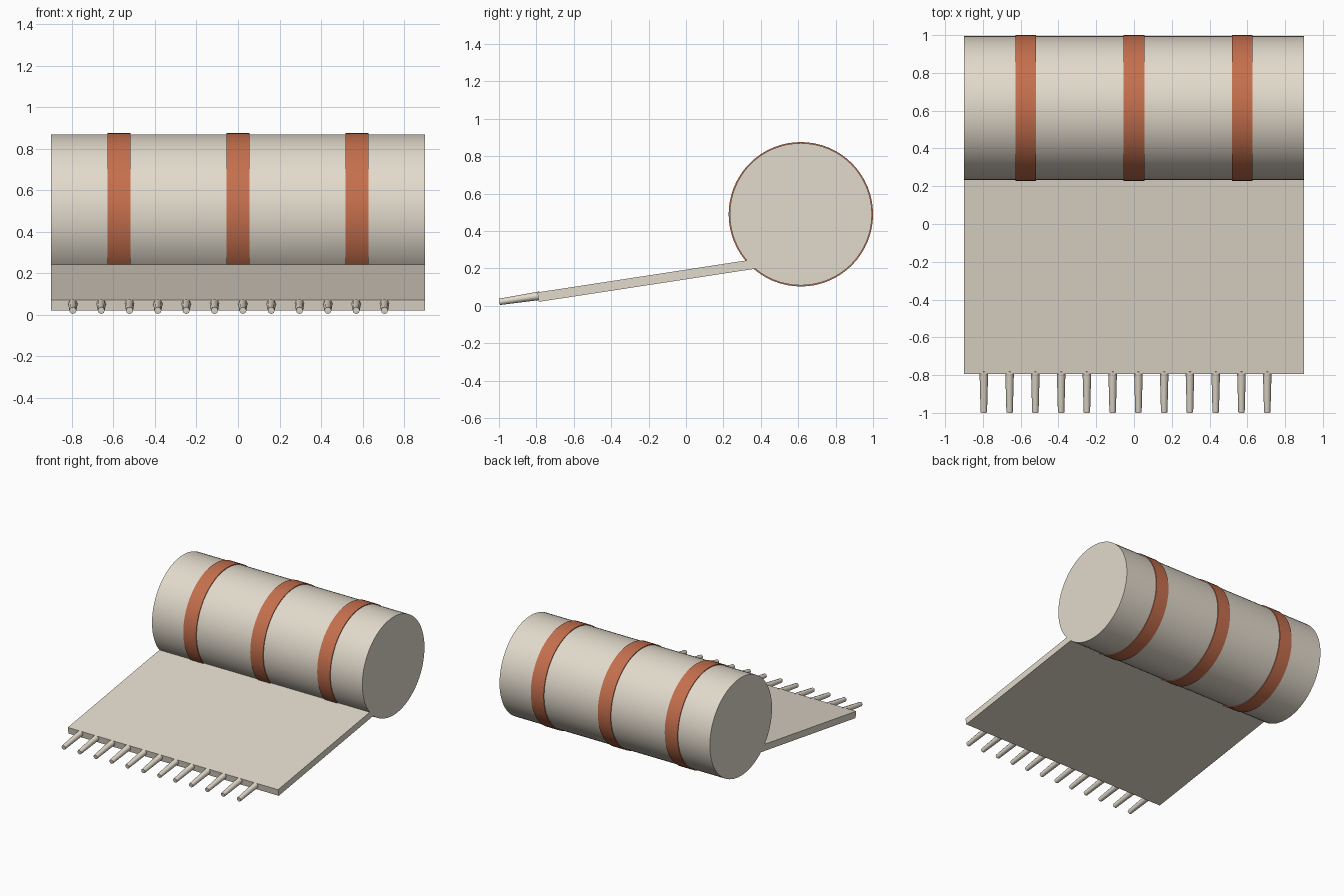
import bpy
import math
from mathutils import Vector

if "Cube" in bpy.data.objects:
    bpy.data.objects.remove(bpy.data.objects["Cube"], do_unlink=True)


def make_material(name, colour):
    mat = bpy.data.materials.new(name)
    mat.use_nodes = True
    mat.diffuse_color = (*colour, 1)
    mat.node_tree.nodes["Principled BSDF"].inputs["Base Color"].default_value = (*colour, 1)
    return mat


def rod(name, start, end, r_start, r_end, sides, mat):
    """Smooth capped rod between two points, optionally tapered."""
    start, end = Vector(start), Vector(end)
    axis = end - start
    bpy.ops.mesh.primitive_cone_add(vertices=sides, radius1=r_start, radius2=r_end,
                                    depth=axis.length, location=(start + end) / 2)
    obj = bpy.context.object
    obj.name = name
    obj.rotation_euler = axis.to_track_quat('Z', 'Y').to_euler()
    obj.data.materials.append(mat)
    bpy.ops.object.shade_smooth_by_angle(angle=math.radians(50))
    return obj


cream = make_material("cream_cloth", (0.76, 0.70, 0.60))
rust = make_material("rust_strap", (0.56, 0.16, 0.075))

WIDTH = 1.8
ROLL_Y, ROLL_Z = 0.614, 0.489
TILT = math.radians(8.7)

# Rolled-up part
rod("roll", (-WIDTH / 2, ROLL_Y, ROLL_Z), (WIDTH / 2, ROLL_Y, ROLL_Z), 0.38, 0.38, 64, cream)

# Straps around the roll
for i, x in enumerate((-0.573, 0, 0.573)):
    rod(f"strap_{i + 1}", (x - 0.055, ROLL_Y, ROLL_Z), (x + 0.055, ROLL_Y, ROLL_Z),
        0.386, 0.386, 64, rust)

# Unrolled sheet, sloping up into the roll
along = Vector((0, math.cos(TILT), math.sin(TILT)))
front_edge = Vector((0, -0.791, 0.046))
length = 1.22
bpy.ops.mesh.primitive_cube_add(size=1, location=front_edge + along * length / 2)
sheet = bpy.context.object
sheet.name = "sheet"
sheet.scale = (WIDTH, length, 0.051)
sheet.rotation_euler.x = TILT
sheet.data.materials.append(cream)

# Tassels along the front edge
for i in range(12):
    root = Vector((-0.795 + i * 0.1364, -0.779, 0.054))
    rod(f"tassel_{i + 1}", root, root - along * 0.221, 0.023, 0.017, 8, cream)
